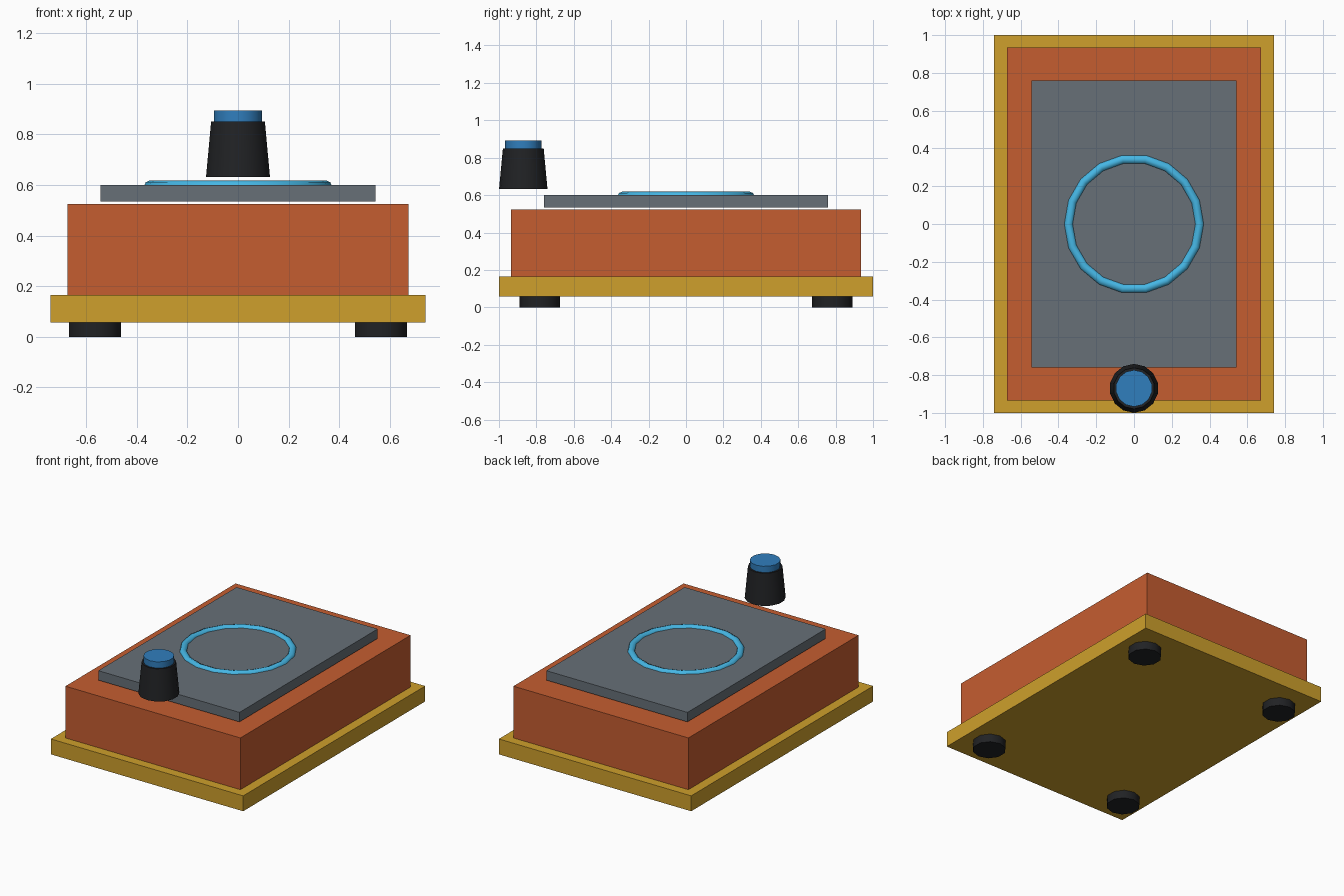
import bpy
from math import radians

if "Cube" in bpy.data.objects:
    bpy.data.objects.remove(bpy.data.objects["Cube"])


def material(name, rgb):
    m = bpy.data.materials.new(name)
    m.diffuse_color = (*rgb, 1)
    m.use_nodes = True
    m.node_tree.nodes["Principled BSDF"].inputs["Base Color"].default_value = m.diffuse_color
    return m


YELLOW = material("yellow", (0.62, 0.35, 0.025))
ORANGE = material("orange", (0.56, 0.11, 0.03))
SLATE = material("slate", (0.135, 0.16, 0.185))
BLACK = material("black", (0.015, 0.016, 0.018))
BLUE = material("blue", (0.03, 0.21, 0.51))
CYAN = material("cyan", (0.06, 0.47, 0.78))


def finish(name, mat, smooth=False):
    ob = bpy.context.object
    ob.name = name
    ob.data.materials.append(mat)
    if smooth:
        bpy.ops.object.shade_smooth_by_angle(angle=radians(50))
    return ob


def slab(name, half_x, half_y, z0, z1, mat):
    bpy.ops.mesh.primitive_cube_add(size=1, location=(0, 0, (z0 + z1) / 2))
    bpy.context.object.scale = (2 * half_x, 2 * half_y, z1 - z0)
    bpy.ops.object.transform_apply(location=False, rotation=False, scale=True)
    return finish(name, mat)


def drum(name, sides, r0, r1, x, y, z0, z1, mat):
    bpy.ops.mesh.primitive_cone_add(vertices=sides, radius1=r0, radius2=r1,
                                    depth=z1 - z0, location=(x, y, (z0 + z1) / 2))
    return finish(name, mat, True)


# Stacked housing
slab("base_plate", 0.74, 1.0, 0.057, 0.164, YELLOW)
slab("body", 0.673, 0.935, 0.164, 0.524, ORANGE)
slab("top_panel", 0.543, 0.76, 0.534, 0.6, SLATE)

# Ring half sunk into the panel
bpy.ops.mesh.primitive_torus_add(major_segments=18, minor_segments=8,
                                 major_radius=0.347, minor_radius=0.025,
                                 location=(0, 0, 0.593))
finish("panel_ring", CYAN, True)

# Tapered knob with cap, hovering over the front edge
drum("knob", 14, 0.1295, 0.109, 0, -0.87, 0.632, 0.85, BLACK)
drum("knob_cap", 14, 0.097, 0.097, 0, -0.87, 0.85, 0.893, BLUE)

# Four feet
for sx, side in ((-1, "left"), (1, "right")):
    for sy, end in ((-1, "front"), (1, "back")):
        drum(f"{end}_{side}_foot", 10, 0.108, 0.108,
             sx * 0.565, sy * 0.782, 0, 0.057, BLACK)
